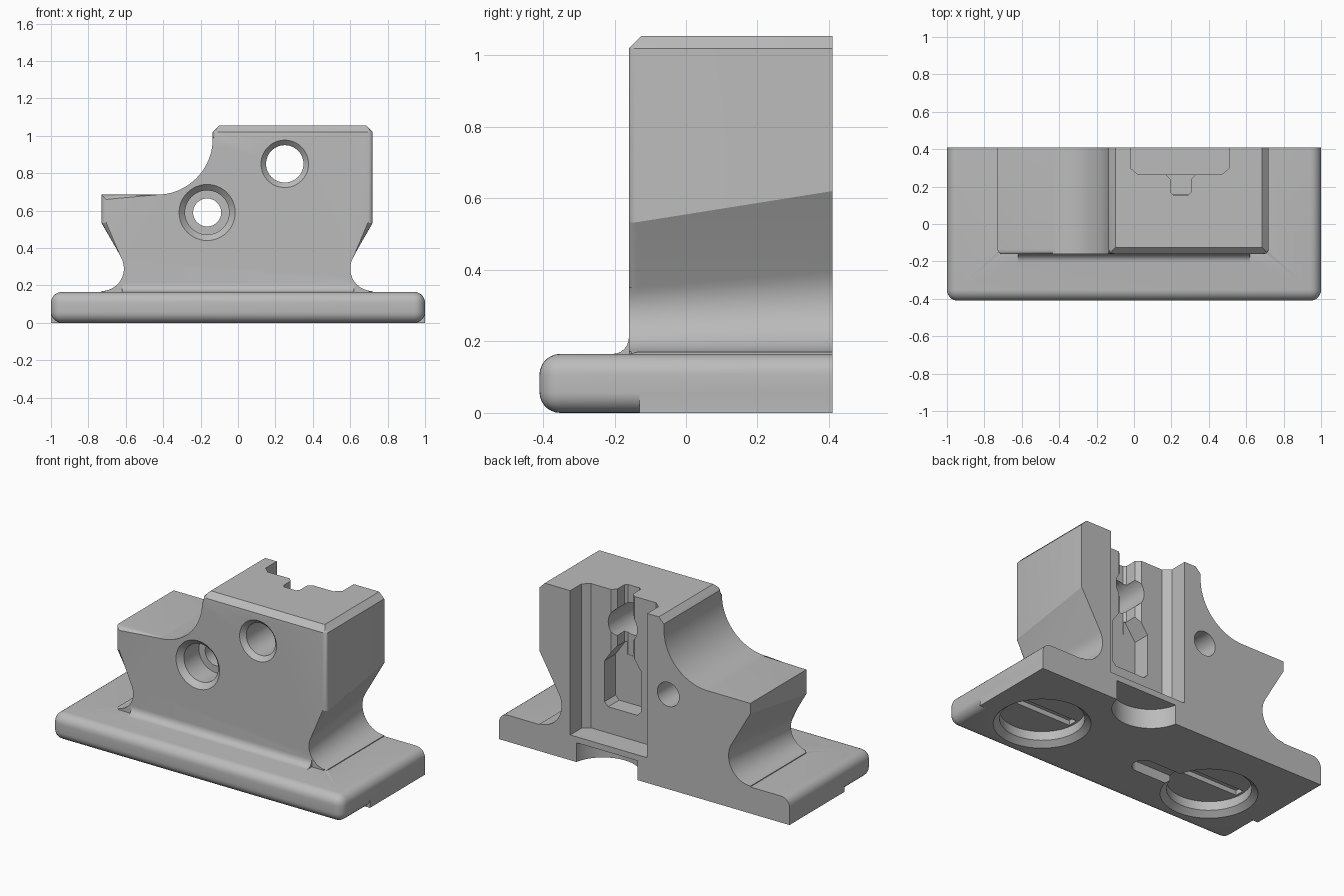
import bpy, bmesh
from math import sin, cos, radians, pi

old = bpy.data.objects.get("Cube")
if old:
    bpy.data.objects.remove(old, do_unlink=True)

grey = bpy.data.materials.new("plain grey")
grey.use_nodes = True
GREY = (0.5, 0.5, 0.5, 1)
grey.diffuse_color = GREY
grey.node_tree.nodes["Principled BSDF"].inputs["Base Color"].default_value = GREY


def finish(name, bm):
    bmesh.ops.recalc_face_normals(bm, faces=bm.faces)
    mesh = bpy.data.meshes.new(name)
    bm.to_mesh(mesh)
    bm.free()
    mesh.materials.append(grey)
    ob = bpy.data.objects.new(name, mesh)
    bpy.context.collection.objects.link(ob)
    return ob


def loft_mesh(rings):
    """Closed solid through rings of matching 3D points."""
    bm = bmesh.new()
    loops = [[bm.verts.new(p) for p in ring] for ring in rings]
    n = len(loops[0])
    for a, b in zip(loops, loops[1:]):
        for i in range(n):
            j = (i + 1) % n
            bm.faces.new((a[i], a[j], b[j], b[i]))
    bm.faces.new(loops[0])
    bm.faces.new(loops[-1])
    return bm


def place(u, v, w, axis):
    return {"x": (w, u, v), "y": (u, w, v), "z": (u, v, w)}[axis]


def prism(name, pts, axis, start, end):
    return finish(name, loft_mesh([[place(u, v, w, axis) for u, v in pts] for w in (start, end)]))


def box(name, x0, x1, y0, y1, z0, z1):
    return prism(name, [(x0, y0), (x1, y0), (x1, y1), (x0, y1)], "z", z0, z1)


def arc(cx, cy, r, start, end, steps=14):
    angles = [radians(start + (end - start) * i / steps) for i in range(steps + 1)]
    return [(cx + r * cos(a), cy + r * sin(a)) for a in angles]


def turned(name, cx, cy, axis, stations, sides=48):
    """Stepped round cutter; stations are (position, radius)."""
    rings = []
    for w, r in stations:
        circle = arc(cx, cy, r, 0, 360, sides)[:-1]
        rings.append([place(u, v, w, axis) for u, v in circle])
    return finish(name, loft_mesh(rings))


def combine(target, tool, operation):
    mod = target.modifiers.new(operation.title(), "BOOLEAN")
    mod.object, mod.operation, mod.solver = tool, operation, "EXACT"
    bpy.context.view_layer.objects.active = target
    bpy.ops.object.modifier_apply(modifier=mod.name)
    bpy.data.objects.remove(tool, do_unlink=True)


# Key dimensions
BACK, FRONT, DECK, TOP = 0.41, -0.16, 0.165, 1.055
OVER = 0.5                     # overshoot trimmed flush at the back

# Rounded foot plate
bracket = box("mounting_bracket", -1, 1, -BACK, 0.6, 0, DECK)
bm = bmesh.new()
bm.from_mesh(bracket.data)
bmesh.ops.bevel(bm, geom=bm.edges[:], offset=0.058, segments=7, profile=0.5, affect="EDGES")
bm.to_mesh(bracket.data)
bm.free()

# Square lower rear of the plate
square_heel = box("square_heel", -0.9995, 0.9995, -0.13, OVER, 0, 0.075)


# Upright block with a waist that widens toward the back
def section(r, y):
    z = 0.17
    pts = [(0.72, 0.1)] + arc(0.72, z + r, r, 270, 150)
    pts += [(0.72, z + 3 * r), (0.72, 1.02), (0.685, TOP), (-0.1, TOP), (-0.135, 1.02)]
    pts += arc(-0.435, 0.985, 0.3, 0, -90, 18)
    pts += [(-0.73, 0.685), (-0.73, z + 3 * r)]
    pts += arc(-0.73, z + r, r, 30, -90) + [(-0.73, 0.1)]
    return [(x, y, h) for x, h in pts]


bm = loft_mesh([section(0.12, FRONT), section(0.155, OVER)])
rim = [e for e in bm.edges
       if all(v.co.y < FRONT + 0.001 for v in e.verts)
       and not all(v.co.z < 0.11 for v in e.verts)]
bmesh.ops.bevel(bm, geom=rim, offset=0.025, segments=4, profile=0.5, affect="EDGES")
upright = finish("upright", bm)

# Cove where the upright meets the plate
cove_pts = [(-0.1, 0.12)] + [(-0.205, 0.12)] + arc(-0.205, 0.21, 0.045, 270, 360, 6) + [(-0.1, 0.21)]
cove = prism("cove", cove_pts, "x", -0.62, 0.62)

for part in (square_heel, upright, cove):
    combine(bracket, part, "UNION")

# Flush back and front top chamfer
cutters = [box("back_trim", -2, 2, BACK, 2, -1, 2)]
cutters.append(prism("top_chamfer", [(-0.125, TOP), (-0.225, 0.955), (-0.225, 1.155), (-0.025, 1.155)],
                     "x", -0.3, 0.9))

# Counterbored screw hole and plain upper hole
cutters.append(turned("screw_hole", -0.165, 0.59, "y",
                      [(-0.3, 0.15), (FRONT, 0.15), (-0.128, 0.118), (0.02, 0.118), (0.02, 0.075), (0.6, 0.075)]))
cutters.append(turned("upper_hole", 0.25, 0.85, "y",
                      [(-0.3, 0.127), (FRONT, 0.127), (-0.133, 0.1), (0.35, 0.1)]))

# Rear slot with chamfered inner corners
slot = [(-0.02, 0.6), (-0.02, 0.3), (0.02, 0.265), (0.47, 0.265), (0.51, 0.3), (0.51, 0.6)]
cutters.append(prism("rear_slot", slot, "z", 0.157, 1.5))

# Narrow channel and widened lower recess inside the slot
C = 0.25
half = [(0.085, 0.3), (0.08, 0.265), (0.055, 0.24), (0.055, 0.17), (0.04, 0.155)]
channel = [(C + x, y) for x, y in half] + [(C - x, y) for x, y in reversed(half)]
cutters.append(prism("channel", channel, "z", 0.62, 1.5))
half = [(0.1, 0.32), (0.125, 0.345), (0.125, 0.6), (0.055, 0.7)]
recess = [(C + x, z) for x, z in half] + [(C - x, z) for x, z in reversed(half)]
cutters.append(prism("lower_recess", recess, "y", 0.157, 0.3))

# Underside: rear notch, two round recesses with grooves, and a long slot
cutters.append(turned("rear_notch", 0.256, 0.45, "z", [(-0.1, 0.215), (0.12, 0.215)]))
for x in (-0.59, 0.61):
    cutters.append(turned("foot_recess", x, -0.06, "z",
                          [(-0.1, 0.27), (0, 0.27), (0.03, 0.235), (0.085, 0.235)]))
    cutters.append(box("groove", x - 0.22, x + 0.22, -0.09, -0.03, 0.05, 0.115))
long_slot = arc(-0.12, -0.06, 0.065, -90, 90) + arc(-0.5, -0.06, 0.065, 90, 270)
cutters.append(prism("long_slot", long_slot, "z", -0.1, 0.06))

for cutter in cutters:
    cutter.hide_render = True
    combine(bracket, cutter, "DIFFERENCE")

# Smooth curves, crisp edges
bpy.ops.object.select_all(action="DESELECT")
bracket.select_set(True)
bpy.context.view_layer.objects.active = bracket
bpy.ops.object.shade_smooth_by_angle(angle=radians(28))
